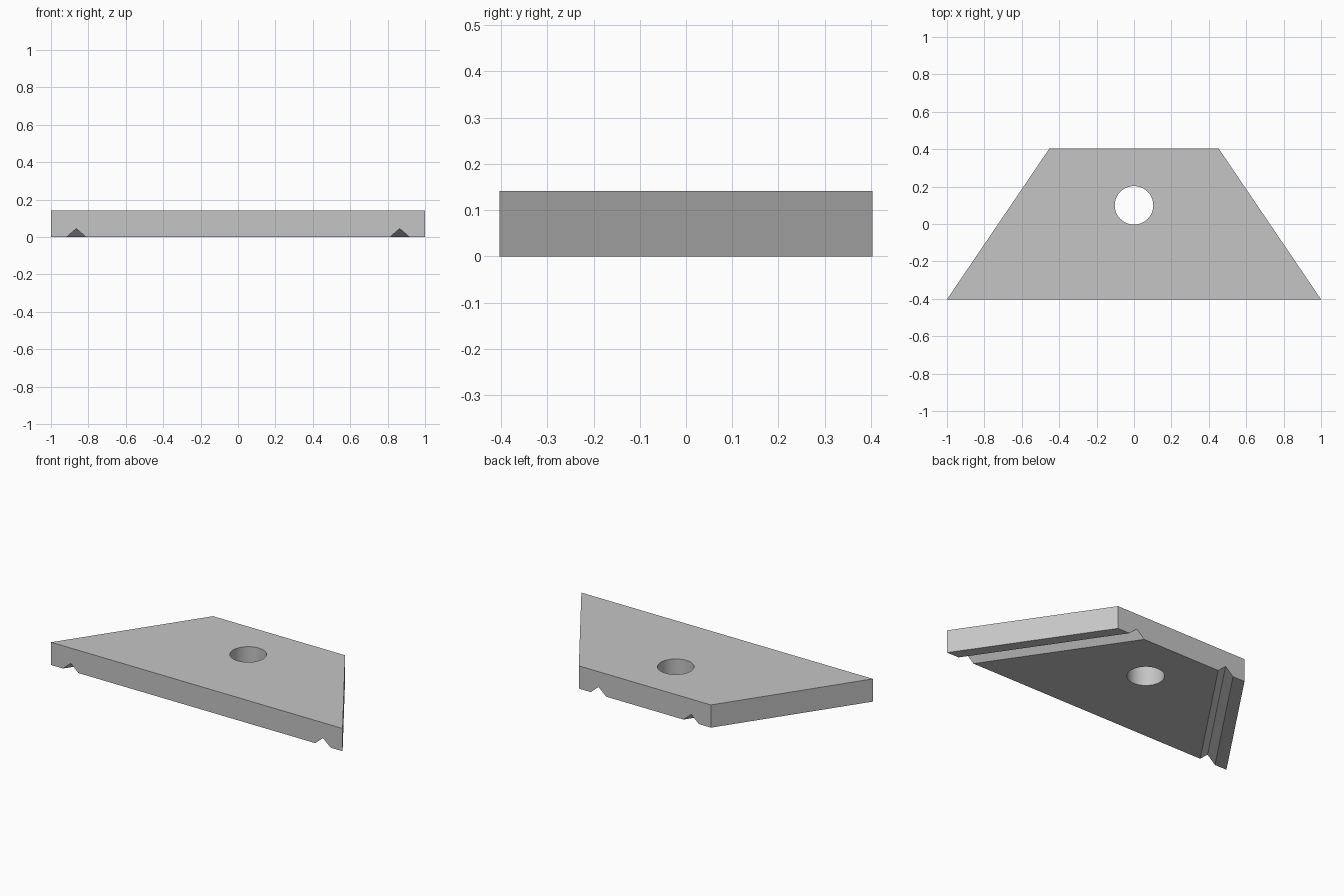
import bpy
import bmesh
from math import radians

cube = bpy.data.objects.get("Cube")
if cube:
    bpy.data.objects.remove(cube, do_unlink=True)

HALF_DEPTH, HEIGHT = 0.403, 0.141
TAPER = 0.547                      # how far each side moves in from front to back
HOLE_Y, HOLE_RADIUS = 0.1, 0.103

grey = bpy.data.materials.new("plain grey")
grey.use_nodes = True
colour = (0.56, 0.56, 0.56, 1)
grey.diffuse_color = colour
grey.node_tree.nodes["Principled BSDF"].inputs["Base Color"].default_value = colour

# Cross-section of the right half: top corner, bottom corner, V groove
half = [(1, HEIGHT), (1, 0), (0.918, 0), (0.865, 0.046), (0.812, 0)]
section = half + [(-x, z) for x, z in reversed(half)]

# Plate: the section lofted from front to back, with both sides slanting inward
bm = bmesh.new()
front = [bm.verts.new((x, -HALF_DEPTH, z)) for x, z in section]
back = [bm.verts.new((x - TAPER if x > 0 else x + TAPER, HALF_DEPTH, z)) for x, z in section]
bm.faces.new(front)
bm.faces.new(back)
for i in range(len(section)):
    j = (i + 1) % len(section)
    bm.faces.new((front[i], front[j], back[j], back[i]))
bmesh.ops.recalc_face_normals(bm, faces=bm.faces)
mesh = bpy.data.meshes.new("grooved_plate")
bm.to_mesh(mesh)
bm.free()
mesh.materials.append(grey)
plate = bpy.data.objects.new("grooved_plate", mesh)
bpy.context.collection.objects.link(plate)

# Round through hole
bpy.ops.mesh.primitive_cylinder_add(vertices=64, radius=HOLE_RADIUS, depth=1,
                                    location=(0, HOLE_Y, 0))
cutter = bpy.context.object
cutter.name = "hole_cutter"
cutter.hide_render = True
cutter.data.materials.append(grey)
cut = plate.modifiers.new("hole", 'BOOLEAN')
cut.operation = 'DIFFERENCE'
cut.solver = 'EXACT'
cut.object = cutter

bpy.ops.object.select_all(action='DESELECT')
plate.select_set(True)
bpy.context.view_layer.objects.active = plate
bpy.ops.object.modifier_apply(modifier=cut.name)
bpy.data.objects.remove(cutter, do_unlink=True)
bpy.ops.object.shade_smooth_by_angle(angle=radians(30))
